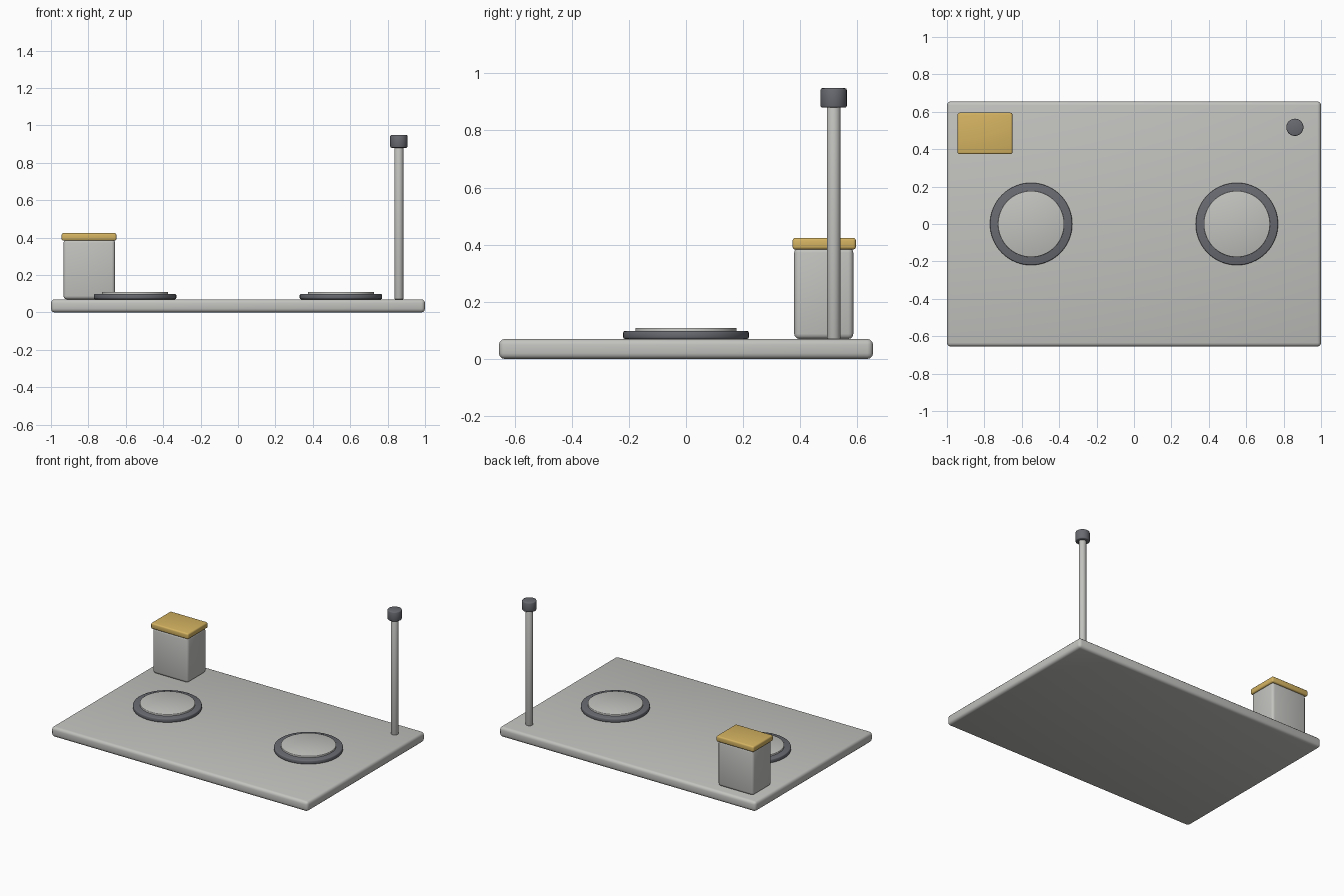
import bpy

cube = bpy.data.objects.get("Cube")
if cube:
    bpy.data.objects.remove(cube, do_unlink=True)


def material(name, colour):
    mat = bpy.data.materials.new(name)
    mat.use_nodes = True
    mat.diffuse_color = (*colour, 1)
    mat.node_tree.nodes["Principled BSDF"].inputs["Base Color"].default_value = (*colour, 1)
    return mat


light_steel = material("light steel", (0.54, 0.54, 0.52))
dark_metal = material("dark metal", (0.14, 0.145, 0.165))
brass = material("brass", (0.66, 0.45, 0.12))


def finish(name, mat, bevel, segments):
    """Name, colour, round the edges and smooth the active object."""
    obj = bpy.context.object
    obj.name = name
    obj.data.materials.append(mat)
    mod = obj.modifiers.new("rounded edges", "BEVEL")
    mod.width = bevel
    mod.segments = segments
    mod.limit_method = "ANGLE"
    bpy.ops.object.shade_smooth()
    return obj


def box(name, low, high, mat, bevel, segments=3):
    centre = [(a + b) / 2 for a, b in zip(low, high)]
    bpy.ops.mesh.primitive_cube_add(size=1, location=centre)
    bpy.context.object.scale = [b - a for a, b in zip(low, high)]
    bpy.ops.object.transform_apply(location=False, rotation=False, scale=True)
    return finish(name, mat, bevel, segments)


def cylinder(name, x, y, radius, bottom, top, mat, bevel, sides=64):
    bpy.ops.mesh.primitive_cylinder_add(vertices=sides, radius=radius, depth=top - bottom,
                                        location=(x, y, (bottom + top) / 2))
    return finish(name, mat, bevel, 2)


# Base slab
SURFACE = 0.07
box("base_slab", (-1, -0.655, 0), (1, 0.655, SURFACE), light_steel, 0.02)

# Two round plates, each a dark rim with a raised light disc
for side, x in (("right", -0.55), ("left", 0.55)):
    cylinder(side + "_plate_rim", x, 0, 0.22, SURFACE, 0.098, dark_metal, 0.006)
    cylinder(side + "_plate_disc", x, 0, 0.177, SURFACE, 0.109, light_steel, 0.003)

# Canister with an overhanging lid
box("canister_body", (-0.933, 0.379, SURFACE), (-0.657, 0.586, 0.39), light_steel, 0.018)
box("canister_lid", (-0.943, 0.373, 0.383), (-0.65, 0.595, 0.424), brass, 0.01)

# Corner post with a cap
cylinder("post", 0.86, 0.517, 0.024, SURFACE, 0.89, light_steel, 0.003, 32)
cylinder("post_cap", 0.86, 0.517, 0.046, 0.88, 0.948, dark_metal, 0.006, 32)
